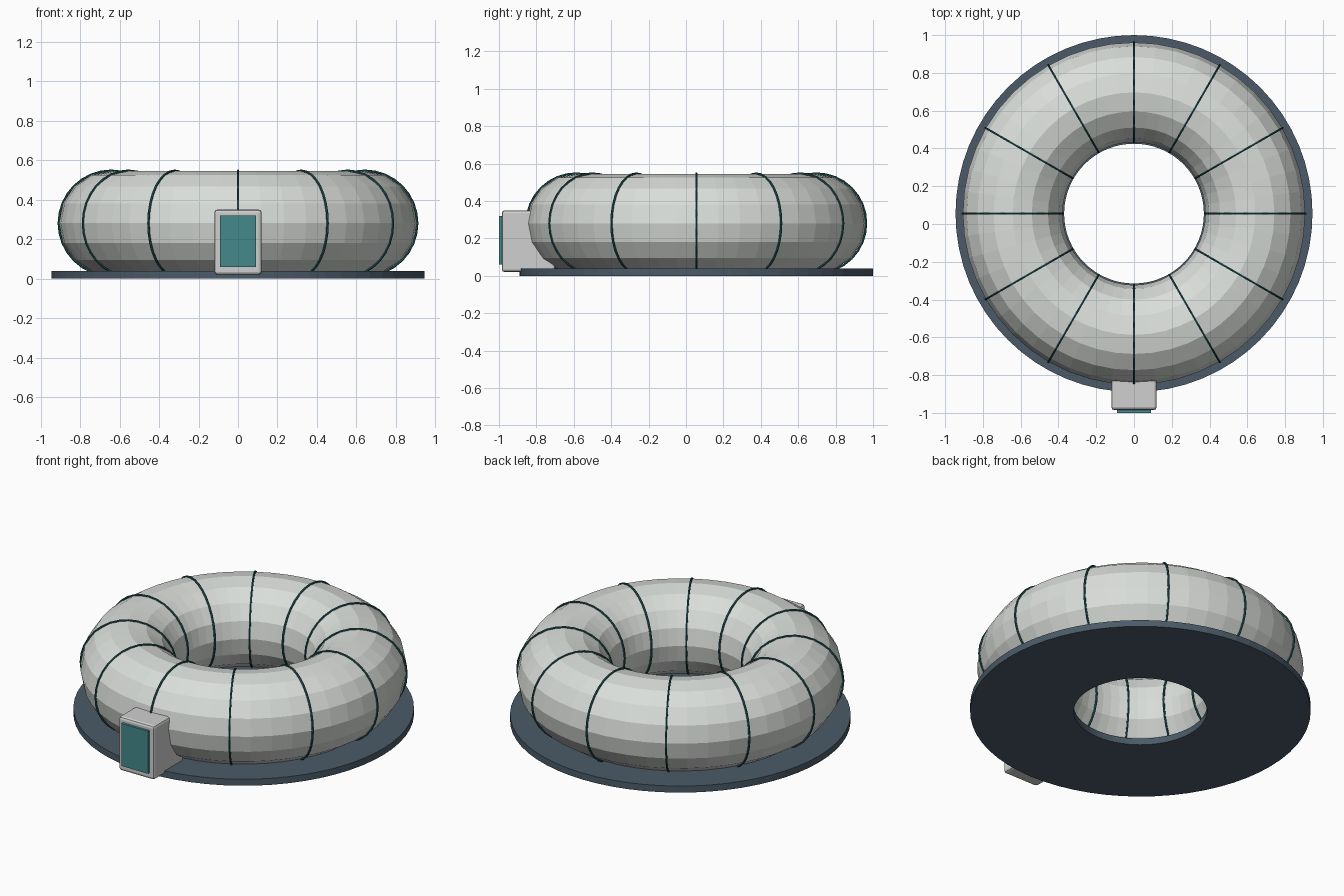
import bpy
import bmesh
from math import pi, cos, sin, radians
from mathutils import Matrix

CENTRE_Y = 0.055
TUBE_Z = 0.281
RING_R = 0.642

old = bpy.data.objects.get("Cube")
if old:
    bpy.data.objects.remove(old, do_unlink=True)


def material(name, rgb):
    m = bpy.data.materials.new(name)
    m.use_nodes = True
    m.diffuse_color = (*rgb, 1)
    m.node_tree.nodes["Principled BSDF"].inputs["Base Color"].default_value = (*rgb, 1)
    return m


shell_grey = material("shell grey", (0.70, 0.73, 0.70))
frame_grey = material("frame grey", (0.62, 0.63, 0.62))
slate = material("dark slate", (0.07, 0.105, 0.14))
rib_teal = material("dark teal", (0.02, 0.10, 0.105))
door_teal = material("teal", (0.06, 0.25, 0.26))


def add_lathe(name, profile, steps, mat, location):
    """Sweep a closed (radius, z) profile right round the z axis."""
    bm = bmesh.new()
    rings = []
    for i in range(steps):
        a = 2 * pi * i / steps
        rings.append([bm.verts.new((r * cos(a), r * sin(a), z)) for r, z in profile])
    n = len(profile)
    for i in range(steps):
        here, there = rings[i], rings[(i + 1) % steps]
        for j in range(n):
            k = (j + 1) % n
            bm.faces.new((here[j], there[j], there[k], here[k]))
    bmesh.ops.recalc_face_normals(bm, faces=bm.faces)
    mesh = bpy.data.meshes.new(name)
    bm.to_mesh(mesh)
    bm.free()
    mesh.materials.append(mat)
    ob = bpy.data.objects.new(name, mesh)
    ob.location = location
    bpy.context.collection.objects.link(ob)
    return ob


def circle(radius, minor, n):
    return [(radius + minor * cos(2 * pi * i / n), minor * sin(2 * pi * i / n))
            for i in range(n)]


def add_box(name, low, high, mat, bevel):
    """Box between two corners with softened edges."""
    size = [h - l for l, h in zip(low, high)]
    mid = [(h + l) / 2 for l, h in zip(low, high)]
    bm = bmesh.new()
    bmesh.ops.create_cube(bm, size=1, matrix=Matrix.Diagonal((*size, 1)))
    mesh = bpy.data.meshes.new(name)
    bm.to_mesh(mesh)
    bm.free()
    mesh.materials.append(mat)
    ob = bpy.data.objects.new(name, mesh)
    ob.location = mid
    bpy.context.collection.objects.link(ob)
    if bevel:
        mod = ob.modifiers.new("Soft edges", "BEVEL")
        mod.width = bevel
        mod.segments = 2
    return ob


# Flat ring base
add_lathe("base_ring", [(0.37, 0), (0.945, 0), (0.945, 0.04), (0.37, 0.04)],
          64, slate, (0, CENTRE_Y, 0))

# Faceted tube
add_lathe("ring_tube", circle(RING_R, 0.264, 16), 48, shell_grey, (0, CENTRE_Y, TUBE_Z))

# Thin hoops around the tube
for i in range(12):
    a = radians(30 * i)
    hoop = add_lathe(f"hoop_{i + 1}", circle(0.266, 0.006, 6), 32, rib_teal,
                     (RING_R * cos(a), CENTRE_Y + RING_R * sin(a), TUBE_Z))
    hoop.rotation_euler = (pi / 2, 0, a)

# Entrance box and its door panel
add_box("entrance_box", (-0.12, -0.985, 0.02), (0.12, -0.70, 0.35), frame_grey, 0.015)
add_box("door_panel", (-0.09, -1.0, 0.06), (0.09, -0.97, 0.32), door_teal, 0)
